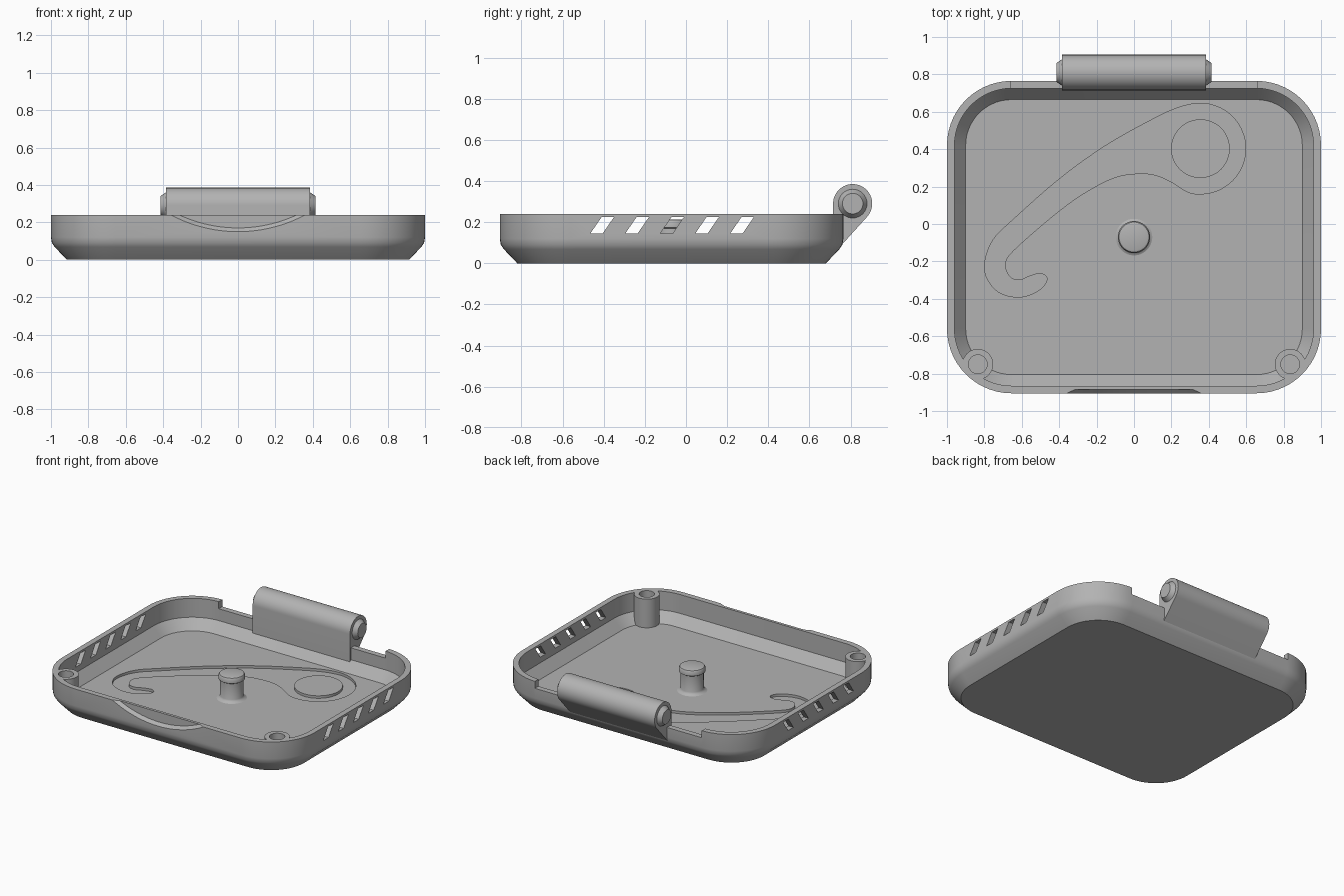
import bpy
import bmesh
from math import sin, cos, pi, radians
from mathutils import Vector

if "Cube" in bpy.data.objects:
    bpy.data.objects.remove(bpy.data.objects["Cube"])

grey = bpy.data.materials.new("plain grey")
grey.use_nodes = True
COLOUR = (0.45, 0.45, 0.45, 1)
grey.diffuse_color = COLOUR
grey.node_tree.nodes["Principled BSDF"].inputs["Base Color"].default_value = COLOUR


def loft(name, rings):
    """Closed skin through rings of equal point count, capped at both ends."""
    bm = bmesh.new()
    loops = [[bm.verts.new(p) for p in ring] for ring in rings]
    n = len(loops[0])
    for a, b in zip(loops, loops[1:]):
        for i in range(n):
            j = (i + 1) % n
            bm.faces.new((a[i], a[j], b[j], b[i]))
    bm.faces.new(loops[0])
    bm.faces.new(loops[-1])
    bmesh.ops.recalc_face_normals(bm, faces=bm.faces)
    mesh = bpy.data.meshes.new(name)
    bm.to_mesh(mesh)
    bm.free()
    mesh.materials.append(grey)
    obj = bpy.data.objects.new(name, mesh)
    bpy.context.collection.objects.link(obj)
    return obj


def lathe(name, x, y, profile, n=48):
    """Turned part on a vertical axis; profile holds (radius, z)."""
    return loft(name, [[(x + r * cos(2 * pi * i / n), y + r * sin(2 * pi * i / n), z)
                        for i in range(n)] for r, z in profile])


def box(name, lo, hi):
    return loft(name, [[(lo[0], lo[1], z), (hi[0], lo[1], z), (hi[0], hi[1], z), (lo[0], hi[1], z)]
                       for z in (lo[2], hi[2])])


def cut(obj, cutter):
    """Subtract the cutter and discard it."""
    mod = obj.modifiers.new("cut", 'BOOLEAN')
    mod.operation, mod.solver, mod.object = 'DIFFERENCE', 'EXACT', cutter
    bpy.context.view_layer.objects.active = obj
    bpy.ops.object.modifier_apply(modifier=mod.name)
    bpy.data.objects.remove(cutter)


def smooth(obj, angle=28):
    bpy.ops.object.select_all(action='DESELECT')
    obj.select_set(True)
    bpy.context.view_layer.objects.active = obj
    bpy.ops.object.shade_smooth_by_angle(angle=radians(angle))


# Tray dimensions
TOP, FLOOR = 0.24, 0.035
BACK, FRONT, RADIUS = 0.765, -0.905, 0.345


def tray_ring(inset, z, steps=14):
    """Rounded rectangle, inset from the outer wall."""
    pts = []
    r = RADIUS - inset
    corners = [(1, BACK - RADIUS), (-1, BACK - RADIUS), (-1, FRONT + RADIUS), (1, FRONT + RADIUS)]
    for k, (sx, cy) in enumerate(corners):
        for i in range(steps + 1):
            a = pi / 2 * (k + i / steps)
            pts.append((sx * (1 - RADIUS) + r * cos(a), cy + r * sin(a), z))
    return pts


def spline(pts, steps=5):
    """Closed smooth curve through the points."""
    out = []
    n = len(pts)
    for i in range(n):
        a, b, c, d = (Vector(pts[(i + k) % n]) for k in (-1, 0, 1, 2))
        m0, m1 = (c - a) / 2, (d - b) / 2
        for s in range(steps):
            t = s / steps
            out.append(b * (2*t**3 - 3*t**2 + 1) + m0 * (t**3 - 2*t**2 + t)
                       + c * (3*t**2 - 2*t**3) + m1 * (t**3 - t**2))
    return out


# Tray shell: hollowed around the two front screw posts
tray = loft("tray", [tray_ring(*p) for p in
                     ((0.085, 0), (0.02, 0.068), (0.005, 0.09), (0, 0.12), (0, TOP))])
cavity = loft("cavity", [tray_ring(*p) for p in
                         ((0.1, FLOOR), (0.04, 0.105), (0.04, TOP + 0.1))])
for side in (-1, 1):
    cut(cavity, lathe("screw_post", side * 0.835, -0.75, ((0.082, -0.1), (0.082, 0.6))))
cut(tray, cavity)
for side in (-1, 1):
    cut(tray, lathe("screw_hole", side * 0.835, -0.75, ((0.05, 0.15), (0.05, 0.4))))

# Lowered rear rim
cut(tray, box("rear_notch", (-0.66, 0.69, 0.19), (0.66, 0.9, 0.4)))

# Slanted vents through both side walls
for i in range(5):
    y = -0.465 + i * 0.17
    cut(tray, loft("vent", [[(x, y, 0.145), (x, y + 0.06, 0.145), (x, y + 0.115, 0.225),
                             (x, y + 0.055, 0.225)] for x in (-1.2, 1.2)]))

# Shallow thumb scoop on the front
cut(tray, loft("thumb_scoop", [[(r * cos(2 * pi * i / 160), y, 0.915 + r * sin(2 * pi * i / 160))
                                for i in range(160)]
                               for r, y in ((0.785, -0.925), (0.745, -0.885))]))

# Curled recess in the floor, with a round pad left standing in its head
HEAD = (0.355, 0.403)
outline = [(HEAD[0] + 0.242 * cos(a), HEAD[1] + 0.242 * sin(a))
           for a in (radians(95 - 20 * i) for i in range(11))]
outline += [(0.2, 0.225), (0.12, 0.26), (0.03, 0.27), (-0.1, 0.25), (-0.25, 0.175), (-0.4, 0.07),
            (-0.6, -0.1), (-0.68, -0.185), (-0.685, -0.245), (-0.655, -0.29), (-0.61, -0.3),
            (-0.56, -0.28), (-0.5, -0.265), (-0.465, -0.29), (-0.49, -0.34), (-0.56, -0.38),
            (-0.64, -0.39), (-0.73, -0.36), (-0.79, -0.28), (-0.795, -0.19), (-0.75, -0.08),
            (-0.65, 0.02), (-0.4, 0.24), (-0.15, 0.42), (0.1, 0.56), (0.23, 0.62)]
curl = spline(outline)
recess = loft("recess", [[(p.x, p.y, z) for p in curl] for z in (FLOOR - 0.018, FLOOR + 0.02)])
cut(recess, lathe("pad", *HEAD, ((0.157, -0.1), (0.157, 0.2))))
cut(tray, recess)
smooth(tray)

# Centre post with a wider cap
smooth(lathe("centre_post", 0, -0.07,
             ((0.098, FLOOR - 0.01), (0.098, FLOOR), (0.082, 0.042), (0.075, 0.055), (0.075, 0.168),
              (0.086, 0.175), (0.086, 0.2), (0.08, 0.21), (0.068, 0.214))), 40)

# Hinge barrel and its bracket, one profile swept along x
AXIS_Y, AXIS_Z, BARREL = 0.81, 0.29, 0.095
section = [(AXIS_Y + BARREL * cos(a), AXIS_Z + BARREL * sin(a))
           for a in (radians(-42 + 222 * i / 32) for i in range(33))]
section += [(AXIS_Y - BARREL, 0.08), (0.75, 0.082)]
smooth(loft("hinge_barrel", [[(x, y, z) for y, z in section] for x in (-0.385, 0.385)]))

# Tapered pins at both barrel ends
for side, label in ((1, "left"), (-1, "right")):
    pin = loft("hinge_pin_" + label,
               [[(side * x, AXIS_Y + r * cos(2 * pi * i / 32), AXIS_Z + r * sin(2 * pi * i / 32))
                 for i in range(32)] for x, r in ((0.37, 0.07), (0.385, 0.07), (0.415, 0.05))])
    smooth(pin)
